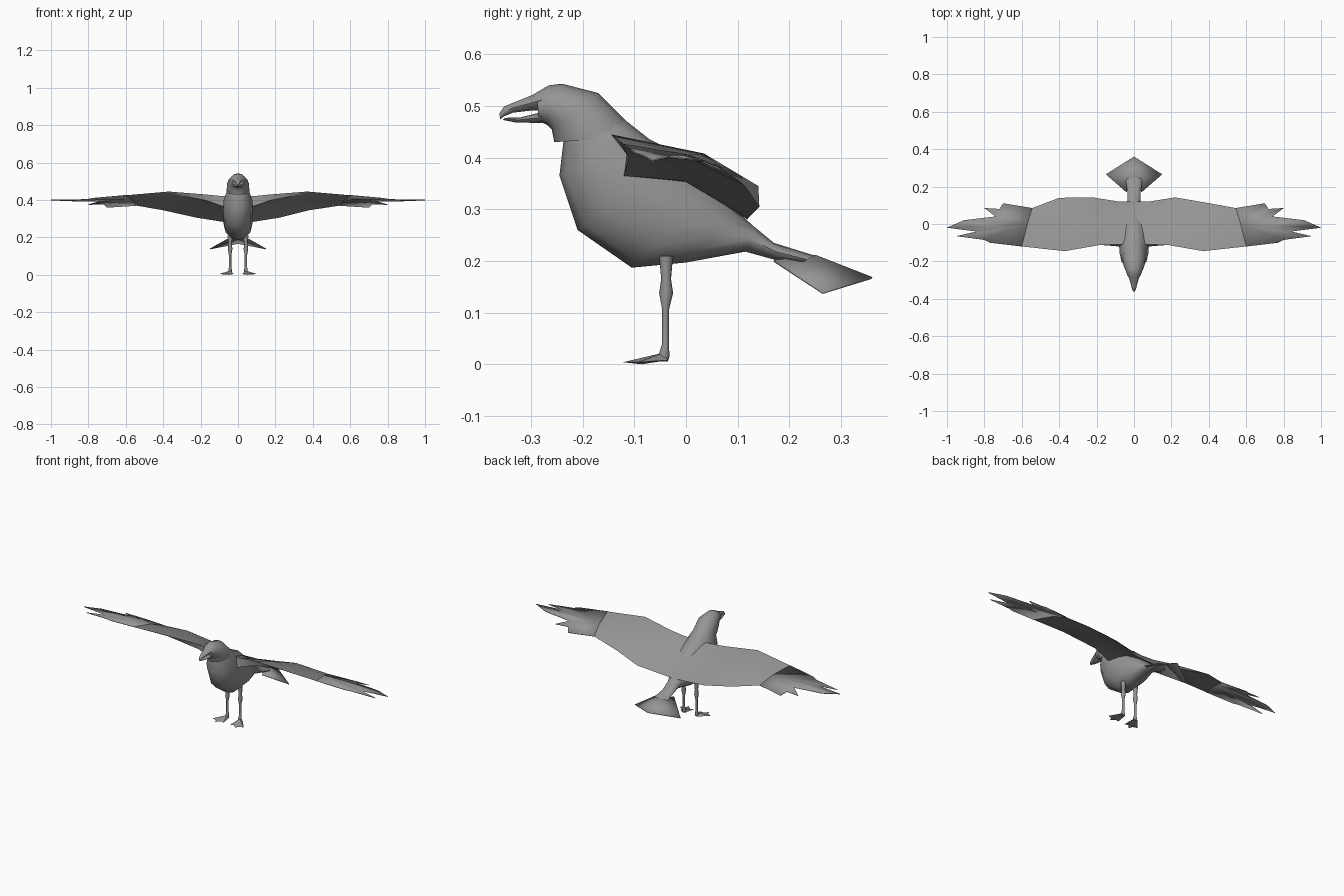
import bpy, bmesh, math

if "Cube" in bpy.data.objects:
    bpy.data.objects.remove(bpy.data.objects["Cube"])

# One plain plumage colour
grey = bpy.data.materials.new("plumage_grey")
grey.use_nodes = True
grey.diffuse_color = (0.3, 0.3, 0.3, 1)
grey.node_tree.nodes["Principled BSDF"].inputs["Base Color"].default_value = (0.3, 0.3, 0.3, 1)


def finish(name, bm, angle=50, thickness=0):
    """Turn a bmesh into a smooth-shaded object, optionally thickened."""
    bmesh.ops.recalc_face_normals(bm, faces=bm.faces[:])
    mesh = bpy.data.meshes.new(name)
    bm.to_mesh(mesh)
    bm.free()
    mesh.materials.append(grey)
    obj = bpy.data.objects.new(name, mesh)
    bpy.context.collection.objects.link(obj)
    bpy.ops.object.select_all(action="DESELECT")
    obj.select_set(True)
    bpy.context.view_layer.objects.active = obj
    bpy.ops.object.shade_smooth_by_angle(angle=math.radians(angle))
    if thickness:
        solid = obj.modifiers.new("thickness", "SOLIDIFY")
        solid.thickness = thickness
        solid.offset = 0
    return obj


def skin(name, rings, angle=50):
    """Closed loft through rings that have equal point counts."""
    bm = bmesh.new()
    loops = [[bm.verts.new(p) for p in ring] for ring in rings]
    n = len(loops[0])
    for a, b in zip(loops, loops[1:]):
        for i in range(n):
            j = (i + 1) % n
            bm.faces.new((a[i], a[j], b[j], b[i]))
    bm.faces.new(loops[0])
    bm.faces.new(loops[-1])
    return finish(name, bm, angle)


def oval(y0, z0, y1, z1, half_width, x=0, sides=12):
    """Oval ring spanning two points of the side profile."""
    ring = []
    for i in range(sides):
        t = math.tau * i / sides
        k = (1 - math.cos(t)) / 2
        ring.append((x + half_width * math.sin(t), y0 + (y1 - y0) * k, z0 + (z1 - z0) * k))
    return ring


def fan(name, centre, outline, thickness):
    """Thin sheet of triangles around a centre point."""
    bm = bmesh.new()
    hub = bm.verts.new(centre)
    rim = [bm.verts.new(p) for p in outline]
    for a, b in zip(rim, rim[1:]):
        bm.faces.new((hub, a, b))
    return finish(name, bm, 50, thickness)


# Body: breast to tail root
skin("body", [oval(*s) for s in (
    (-.235, .45, -.14, .49, .05),
    (-.245, .365, -.07, .435, .077),
    (-.21, .26, .0, .40, .08),
    (-.105, .187, .06, .345, .076),
    (.0, .197, .10, .295, .06),
    (.115, .218, .13, .268, .036),
    (.18, .2, .17, .235, .036),
    (.22, .195, .25, .21, .045))])

# Head with a hood overhanging the neck
skin("head", [oval(*s) for s in (
    (-.255, .43, -.085, .44, .062),
    (-.26, .455, -.17, .525, .058),
    (-.27, .464, -.24, .543, .043),
    (-.28, .468, -.265, .54, .036),
    (-.286, .47, -.288, .527, .029))])

# Hooked, open beak
skin("upper_beak", [oval(*s, sides=8) for s in (
    (-.28, .492, -.28, .531, .03),
    (-.30, .491, -.30, .52, .023),
    (-.335, .487, -.335, .506, .014),
    (-.352, .48, -.352, .499, .009),
    (-.36, .474, -.361, .486, .004))])
skin("lower_beak", [oval(*s, sides=8) for s in (
    (-.28, .467, -.28, .488, .025),
    (-.33, .468, -.32, .478, .012),
    (-.355, .473, -.35, .477, .004))])

# Tail feathers
tail = [(0, .36, .167), (.15, .265, .138), (.04, .17, .2)]
fan("tail", (0, .25, .21), [(-x, y, z) for x, y, z in reversed(tail)] + tail[1:], .004)

for side, label in ((1, "left"), (-1, "right")):
    # Inner wing: leading edge, upper crease, trailing edge, two underside points
    trail_x, trail_y = (.38, .115) if side > 0 else (.4, .14)
    sections = [
        ((.0, -.10, .43), (.0, .065, .345), (.0, .12, .28), (.0, .0, .35), (.0, -.12, .36)),
        ((.08, -.11, .42), (.08, .07, .345), (.08, .12, .283), (.08, .0, .355), (.08, -.12, .365)),
        ((.18, -.112, .43), (.2, .08, .36), (.22, .142, .305), (.2, .0, .38), (.18, -.11, .40)),
        ((.37, -.145, .445), (.36, .035, .408), (trail_x, trail_y, .345),
         (.36, .01, .398), (.37, -.13, .435)),
        ((.6, -.12, .425), (.57, .0, .405), (.545, .085, .37), (.57, .0, .402), (.6, -.118, .423))]
    skin(label + "_wing", [[(side * x, y, z) for x, y, z in s] for s in sections])

    # Outer wing with separated flight feathers
    feathers = [
        (.6, -.12, .425), (.77, -.10, .41), (.80, -.085, .405), (.95, -.065, .395),
        (.84, -.04, .40), (1, -.02, .40), (.91, .02, .395), (.74, .04, .392),
        (.8, .085, .375), (.72, .08, .378), (.7, .11, .36), (.545, .085, .37)]
    fan(label + "_flight_feathers", (side * .57, 0, .405),
        [(side * x, y, z) for x, y, z in feathers], .003)

    # Leg: thin shank with a swollen joint
    skin(label + "_leg", [oval(yf, z, yb, z, w, side * .042, 8) for z, yf, yb, w in (
        (.21, -.052, -.025, .014),
        (.165, -.048, -.029, .009),
        (.138, -.052, -.025, .012),
        (.105, -.046, -.033, .007),
        (.04, -.046, -.033, .007),
        (.015, -.054, -.032, .011),
        (.005, -.054, -.035, .009))])

    # Webbed foot
    toes = [(.03, -.035), (.022, -.105), (.042, -.098), (.066, -.122),
            (.074, -.1), (.102, -.092), (.055, -.035)]
    bm = bmesh.new()
    ankle = bm.verts.new((side * .042, -.045, .022))
    rim = [bm.verts.new((side * x, y, .004 if y < -.05 else .008)) for x, y in toes]
    sole = bm.verts.new((side * .05, -.085, 0))
    for i, a in enumerate(rim):
        b = rim[(i + 1) % len(rim)]
        bm.faces.new((ankle, a, b))
        bm.faces.new((sole, b, a))
    finish(label + "_foot", bm, 40)
